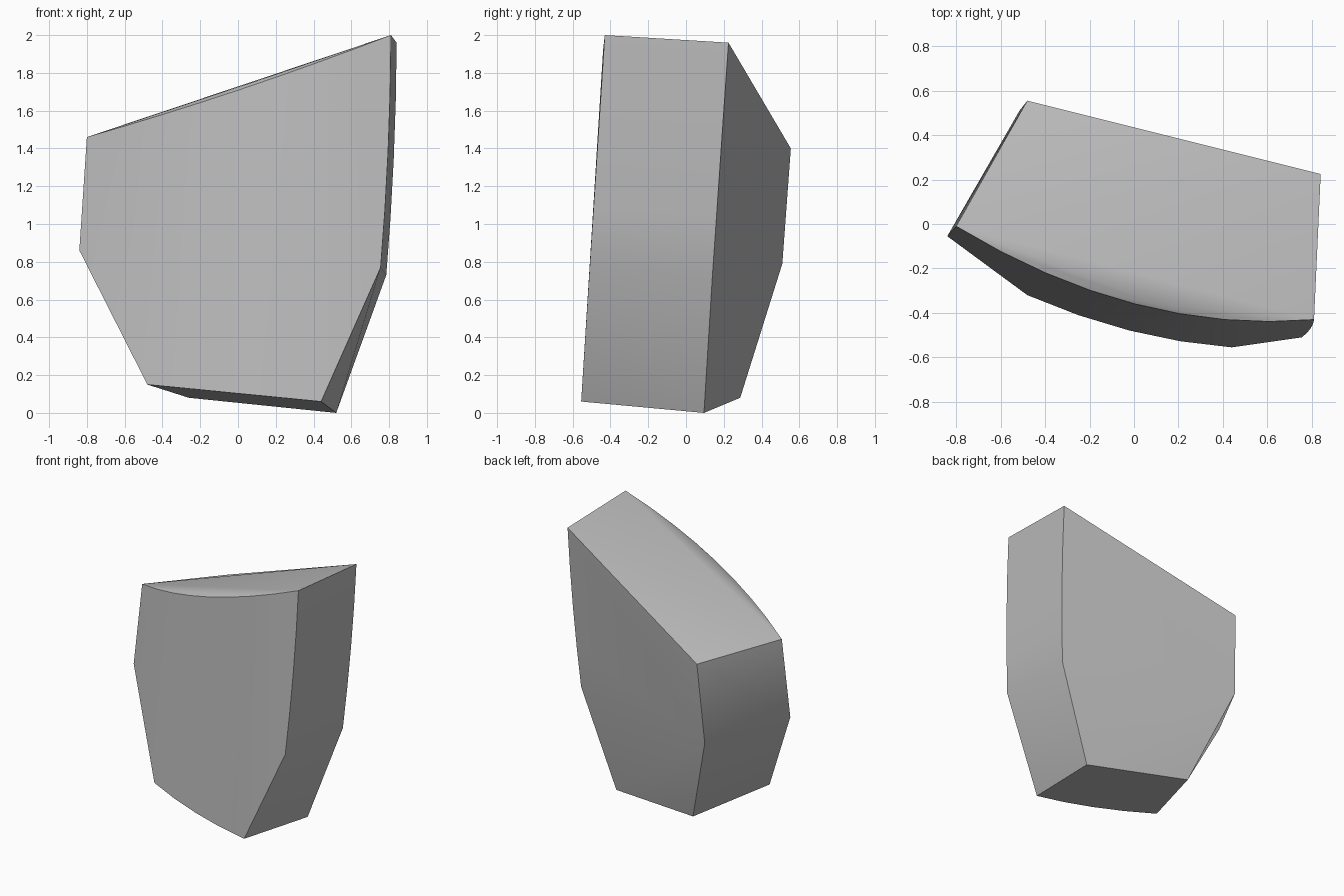
import bpy
import bmesh
import math
from mathutils import Vector

# Remove the default object
default_cube = bpy.data.objects.get("Cube")
if default_cube:
    bpy.data.objects.remove(default_cube, do_unlink=True)


def make_material(name, colour):
    material = bpy.data.materials.new(name)
    material.use_nodes = True
    material.diffuse_color = colour
    material.node_tree.nodes["Principled BSDF"].inputs["Base Color"].default_value = colour
    return material


def bowed_edge(start, end, bulge, segments):
    """Sample a line from start to end that bows along the bulge vector."""
    start, end, bulge = Vector(start), Vector(end), Vector(bulge)
    samples = []
    for step in range(segments + 1):
        t = step / segments
        samples.append(start.lerp(end, t) + bulge * (4 * t * (1 - t)))
    return samples


# Corners of the front face
front_top_left, front_top_right = (-0.80, -0.01, 1.46), (0.81, -0.43, 2.0)
front_mid_left, front_mid_right = (-0.84, -0.055, 0.86), (0.755, -0.51, 0.77)
front_low_left, front_low_right = (-0.48, -0.32, 0.15), (0.44, -0.555, 0.06)

# Corners of the back face
back_top_left, back_top_right = (-0.48, 0.555, 1.40), (0.84, 0.225, 1.96)
back_mid_left, back_mid_right = (-0.515, 0.51, 0.79), (0.785, 0.14, 0.73)
back_low_left, back_low_right = (-0.26, 0.287, 0.08), (0.52, 0.095, 0.0)

# Rounded front: three bowed rows, plus the middle of the top rim
points = [Vector((0.09, -0.36, 1.755))]
points += bowed_edge(front_top_left, front_top_right, (0, -0.14, -0.02), 8)
points += bowed_edge(front_mid_left, front_mid_right, (0, -0.13, 0), 8)
points += bowed_edge(front_low_left, front_low_right, (0, -0.042, 0), 4)

# Slightly bowed right side
points += bowed_edge(front_mid_right, front_top_right, (0.012, 0, 0), 4)
points += bowed_edge(back_mid_right, back_top_right, (0.012, 0, 0), 4)

# Flat back
points += [Vector(p) for p in (back_top_left, back_mid_left, back_low_left, back_low_right)]

# Wrap the points in a closed convex chunk
bm = bmesh.new()
for point in points:
    bm.verts.new(point)
bmesh.ops.remove_doubles(bm, verts=bm.verts, dist=0.001)
hull = bmesh.ops.convex_hull(bm, input=bm.verts)
unused = {v for v in hull["geom_interior"] + hull["geom_unused"]
          if isinstance(v, bmesh.types.BMVert)}
bmesh.ops.delete(bm, geom=list(unused), context="VERTS")
bmesh.ops.dissolve_limit(bm, angle_limit=math.radians(1), verts=bm.verts, edges=bm.edges)
bmesh.ops.recalc_face_normals(bm, faces=bm.faces)

mesh = bpy.data.meshes.new("stone_chunk")
bm.to_mesh(mesh)
bm.free()
mesh.materials.append(make_material("stone grey", (0.5, 0.5, 0.5, 1)))

chunk = bpy.data.objects.new("stone_chunk", mesh)
bpy.context.collection.objects.link(chunk)

# Smooth faces with sharp outer edges
bpy.ops.object.select_all(action="DESELECT")
chunk.select_set(True)
bpy.context.view_layer.objects.active = chunk
bpy.ops.object.shade_smooth_by_angle(angle=math.radians(30))
